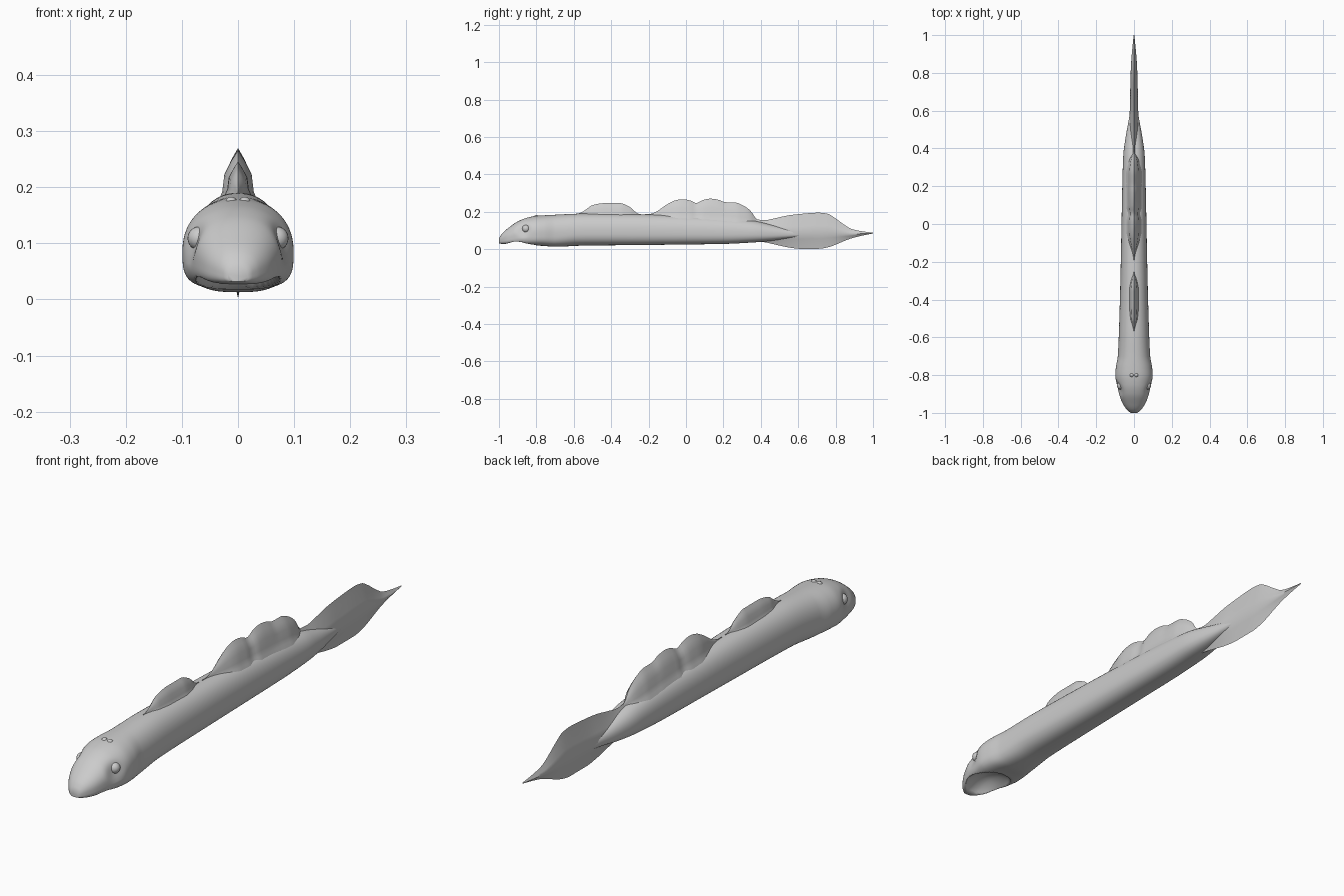
import bpy, bmesh, math

if "Cube" in bpy.data.objects:
    bpy.data.objects.remove(bpy.data.objects["Cube"])

skin = bpy.data.materials.new("grey_skin")
skin.diffuse_color = (0.6, 0.6, 0.6, 1)
skin.use_nodes = True
skin.node_tree.nodes["Principled BSDF"].inputs["Base Color"].default_value = skin.diffuse_color


def curve(table, y, col):
    """Smooth value of a column of a (y, value, ...) table."""
    y = min(max(y, table[0][0]), table[-1][0])
    i = 0
    while i < len(table) - 2 and y > table[i + 1][0]:
        i += 1

    def secant(k):
        return (table[k + 1][col] - table[k][col]) / (table[k + 1][0] - table[k][0])

    def slope(k):
        if k == 0 or k == len(table) - 1:
            return secant(min(k, len(table) - 2))
        a, b = secant(k - 1), secant(k)
        return 2 * a * b / (a + b) if a * b > 0 else 0
    h = table[i + 1][0] - table[i][0]
    t = (y - table[i][0]) / h
    p, q = table[i][col], table[i + 1][col]
    return (p * (1 + 2 * t) * (1 - t) ** 2 + q * t * t * (3 - 2 * t)
            + h * (slope(i) * t * (1 - t) ** 2 - slope(i + 1) * t * t * (1 - t)))


def finish(name, bm, angle=60):
    bmesh.ops.recalc_face_normals(bm, faces=bm.faces)
    mesh = bpy.data.meshes.new(name)
    bm.to_mesh(mesh)
    bm.free()
    ob = bpy.data.objects.new(name, mesh)
    bpy.context.collection.objects.link(ob)
    mesh.materials.append(skin)
    bpy.ops.object.select_all(action='DESELECT')
    ob.select_set(True)
    bpy.context.view_layer.objects.active = ob
    bpy.ops.object.shade_smooth_by_angle(angle=math.radians(angle))
    return ob


def loft(name, rings, angle=60):
    """Skin closed rings of equal length and cap both ends."""
    bm = bmesh.new()
    loops = [[bm.verts.new(p) for p in r] for r in rings]
    n = len(loops[0])
    for a, b in zip(loops, loops[1:]):
        for k in range(n):
            bm.faces.new((a[k], a[(k + 1) % n], b[(k + 1) % n], b[k]))
    bm.faces.new(loops[0])
    bm.faces.new(loops[-1])
    return finish(name, bm, angle)


def steps(a, b, n):
    return [a + (b - a) * i / n for i in range(n + 1)]


# Body stations: y, half width, underside, back
BODY = [(-1, .018, .032, .058), (-.985, .036, .028, .082), (-.95, .060, .025, .113),
        (-.9, .079, .023, .148), (-.85, .091, .020, .168), (-.8, .099, .019, .178),
        (-.76, .096, .017, .181), (-.7, .086, .013, .184), (-.55, .079, .019, .190),
        (-.25, .071, .022, .186), (0, .066, .025, .178), (.2, .062, .028, .168),
        (.36, .057, .036, .152), (.45, .046, .044, .132), (.55, .028, .058, .108),
        (.68, .008, .074, .088)]


def body_ring(y, count=64):
    hw, lo, hi = (curve(BODY, y, c) for c in (1, 2, 3))
    mid = lo + (hi - lo) * .42
    head = min(max((-.6 - y) / .2, 0), 1)
    ring = []
    for k in range(count):
        a = 2 * math.pi * k / count
        c, s = math.cos(a), math.sin(a)
        e = 2 / (2.2 if s > 0 else 2.5 + 1.1 * head)
        x = hw * math.copysign(abs(c) ** e, c)
        z = mid + (hi - mid if s > 0 else mid - lo) * math.copysign(abs(s) ** e, s)
        # eye sockets
        d = math.hypot(y + .87, z - .105) / .05
        if d < 1:
            x *= 1 - .13 * (1 - d * d) ** 2
        # hollow sucker mouth under the head
        if s < 0:
            m = (x / .075) ** 2 + ((y + .875) / .10) ** 2
            if m < 1:
                z += .05 * (1 - m) ** .8
        ring.append((x, y, z))
    return ring


loft("body", [body_ring(y) for y in steps(-1, -.7, 48) + steps(-.7, .68, 60)[1:]])

# Back fins: y, crest height
FRONT_FIN = [(-.58, .186), (-.54, .208), (-.50, .235), (-.435, .246), (-.355, .246),
             (-.30, .225), (-.265, .195), (-.24, .182)]
REAR_FIN = [(-.22, .180), (-.17, .195), (-.10, .24), (-.06, .26), (-.02, .267), (.02, .261),
            (.055, .247), (.095, .264), (.13, .27), (.17, .265), (.21, .251), (.26, .25),
            (.31, .231), (.35, .2), (.37, .168), (.42, .13)]
# Height share and width share of one side of a fin
FIN_SIDE = [(-.35, 1.7), (-.05, 1.25), (.15, 1), (.5, .87), (.8, .4)]


def back_fin(name, table):
    rings = []
    for y in steps(table[0][0], table[-1][0], 50):
        base = curve(BODY, y, 3)
        h = max(curve(table, y, 1) - base, .002)
        w = min(.33 * h, .028)
        side = [(w * f, y, base + h * t) for t, f in FIN_SIDE]
        rings.append(side + [(0, y, base + h)] + [(-x, v, z) for x, v, z in reversed(side)])
    loft(name, rings)


back_fin("front_back_fin", FRONT_FIN)
back_fin("rear_back_fin", REAR_FIN)

# Tail fin: y, lower edge, upper edge, half thickness
TAIL = [(.34, .055, .14, .03), (.38, .042, .158, .03), (.42, .037, .155, .03),
        (.475, .025, .165, .028), (.55, .009, .181, .025), (.61, .002, .188, .022),
        (.71, .002, .195, .020), (.755, .009, .190, .019), (.79, .02, .171, .018),
        (.84, .041, .135, .016), (.885, .058, .108, .013), (.94, .072, .096, .008),
        (1, .084, .088, .002)]
rings = []
for y in steps(.34, 1, 50):
    lo, hi, w = (curve(TAIL, y, c) for c in (1, 2, 3))
    side = [(w * f, y, lo + (hi - lo) * t)
            for t, f in ((.12, .22), (.28, .6), (.45, 1), (.65, .65), (.85, .25))]
    rings.append([(0, y, lo)] + side + [(0, y, hi)] + [(-x, v, z) for x, v, z in reversed(side)])
loft("tail_fin", rings)

# Eyes and the small nostril bumps on top of the head
for name, x, y, z, r in (("eye", .069, -.855, .109, .021), ("nostril", .012, -.80, .172, .011)):
    for s, label in ((1, "right"), (-1, "left")):
        bm = bmesh.new()
        bmesh.ops.create_uvsphere(bm, u_segments=20, v_segments=12, radius=r)
        ob = finish(label + "_" + name, bm)
        ob.location = (s * x, y, z)
